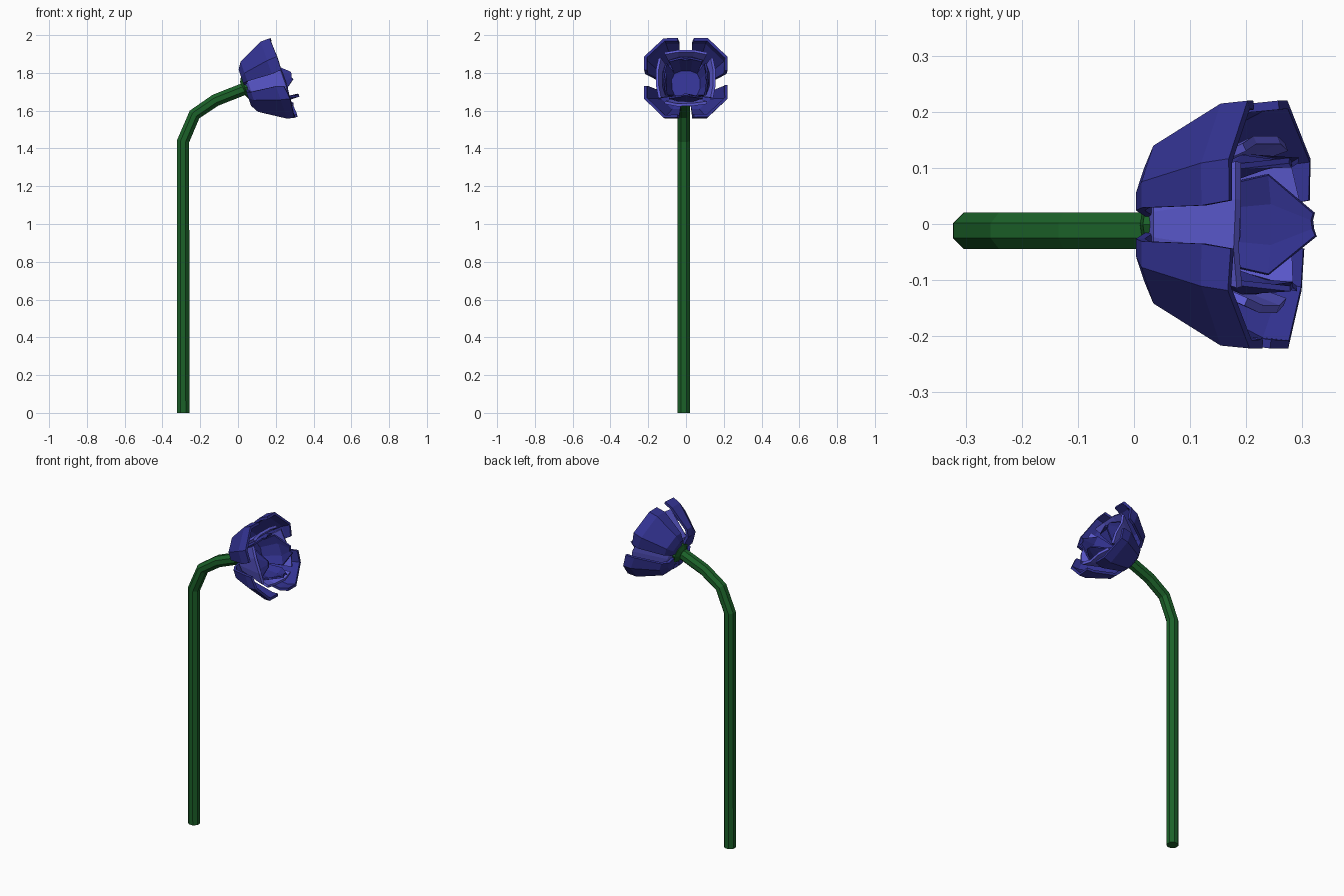
import bpy, bmesh, random
from math import radians, cos, sin, pi
from mathutils import Vector

random.seed(4)
cube = bpy.data.objects.get("Cube")
if cube:
    bpy.data.objects.remove(cube)


def material(name, rgb):
    m = bpy.data.materials.new(name)
    m.use_nodes = True
    m.diffuse_color = (*rgb, 1)
    m.node_tree.nodes["Principled BSDF"].inputs["Base Color"].default_value = (*rgb, 1)
    return m


GREEN = material("stem green", (0.011, 0.12, 0.022))
DARK = material("deep violet blue", (0.033, 0.033, 0.29))
LIGHT = material("light violet", (0.115, 0.11, 0.68))

# Flower frame: rim plane tilted back, growth direction leaning a little lower
BASE = Vector((0.04, -0.001, 1.722))
GROWTH = Vector((0.968, 0, 0.255))
UP = Vector((-0.326, 0, 0.945))
SIDE = Vector((0, 1, 0))


def at(a, r, deg):
    t = radians(deg)
    return BASE + GROWTH * a + UP * (r * cos(t)) + SIDE * (r * sin(t))


def make(name, bm, mat):
    bmesh.ops.recalc_face_normals(bm, faces=bm.faces)
    mesh = bpy.data.meshes.new(name)
    bm.to_mesh(mesh)
    bm.free()
    mesh.materials.append(mat)
    ob = bpy.data.objects.new(name, mesh)
    bpy.context.collection.objects.link(ob)
    return ob


def loft(name, rings, mat):
    """Closed tube through equal rings of points, capped at both ends."""
    bm = bmesh.new()
    vs = [[bm.verts.new(p) for p in ring] for ring in rings]
    n = len(vs[0])
    for a, b in zip(vs, vs[1:]):
        for i in range(n):
            j = (i + 1) % n
            bm.faces.new((a[i], a[j], b[j], b[i]))
    bm.faces.new(vs[0][::-1])
    bm.faces.new(vs[-1])
    return make(name, bm, mat)


def petal(name, deg, rows, edge, mat, thick, ruffle, fold=0.42):
    """Faceted petal; rows are (axial, radius, half angle), edge scales the side radius,
    fold places the two creases across the width."""
    bm = bmesh.new()
    grid = []
    for k, (a, r, half) in enumerate(rows):
        wave = ruffle if k == len(rows) - 1 else 0
        grid.append([bm.verts.new(at(a + random.uniform(-wave, wave),
                                     r * (edge if abs(s) == 1 else 1), deg + s * half))
                     for s in (-1, -fold, fold, 1)])
    for low, high in zip(grid, grid[1:]):
        for i in range(3):
            bm.faces.new((low[i], low[i + 1], high[i + 1], high[i]))
    ob = make(name, bm, mat)
    # Wall grows toward the flower axis
    face = ob.data.polygons[-2]
    outward = face.center - BASE
    outward -= GROWTH * outward.dot(GROWTH)
    mod = ob.modifiers.new("thickness", "SOLIDIFY")
    mod.thickness = thick
    mod.offset = -1 if face.normal.dot(outward) > 0 else 1


# Stem: octagonal tube with a bent neck
path = [Vector((x, -0.012, z)) for x, z in
        ((-0.29, 0), (-0.29, 1.44), (-0.23, 1.58), (-0.12, 1.655), (0.05, 1.722))]
rings = []
for i, p in enumerate(path):
    d = (path[min(i + 1, len(path) - 1)] - path[max(i - 1, 0)]).normalized()
    if i == 1:
        d = Vector((0.2, 0, 1)).normalized()
    out = SIDE.cross(d)
    rings.append([p + (out * cos(k * pi / 4 + pi / 8) + SIDE * sin(k * pi / 4 + pi / 8)) * 0.035
                  for k in range(8)])
loft("stem", rings, GREEN)

# Calyx: small cup behind the petals
loft("calyx", [[at(a, r, k * 45) for k in range(8)]
               for a, r in ((-0.018, 0.036), (-0.004, 0.062), (0.014, 0.064))], GREEN)

# Outer petals on the diagonals, their sides folded inward
for i, deg in enumerate((45, 135, 225, 315)):
    petal(f"outer_petal_{i + 1}", deg,
          [(0.0, 0.04, 30), (-0.004, 0.115, 31), (0.02, 0.16, 33),
           (0.155, 0.242, 36), (0.2, 0.25, 34)],
          0.9, DARK, 0.016, 0.012, 0.5)

# Middle petals, forming a squarish cup
for i, deg in enumerate((0, 90, 180, 270)):
    petal(f"middle_petal_{i + 1}", deg,
          [(0.0, 0.05, 36), (0.022, 0.085, 37), (0.2, 0.164, 38)],
          1.12, LIGHT, 0.015, 0.008)

# Inner petals, curling in to pointed tips
for i, deg in enumerate((0, 90, 180, 270)):
    tip = 0.19 if deg == 0 else 0.25
    petal(f"inner_petal_{i + 1}", deg,
          [(0.05, 0.03, 44), (0.06, 0.085, 44), (0.17, 0.13, 40), (tip, 0.112, 10)],
          1.08, DARK, 0.01, 0.006)

# Floor of the cup
loft("flower_centre", [[at(a, r, k * 72) for k in range(5)]
                       for a, r in ((0.03, 0.06), (0.07, 0.085))], DARK)
